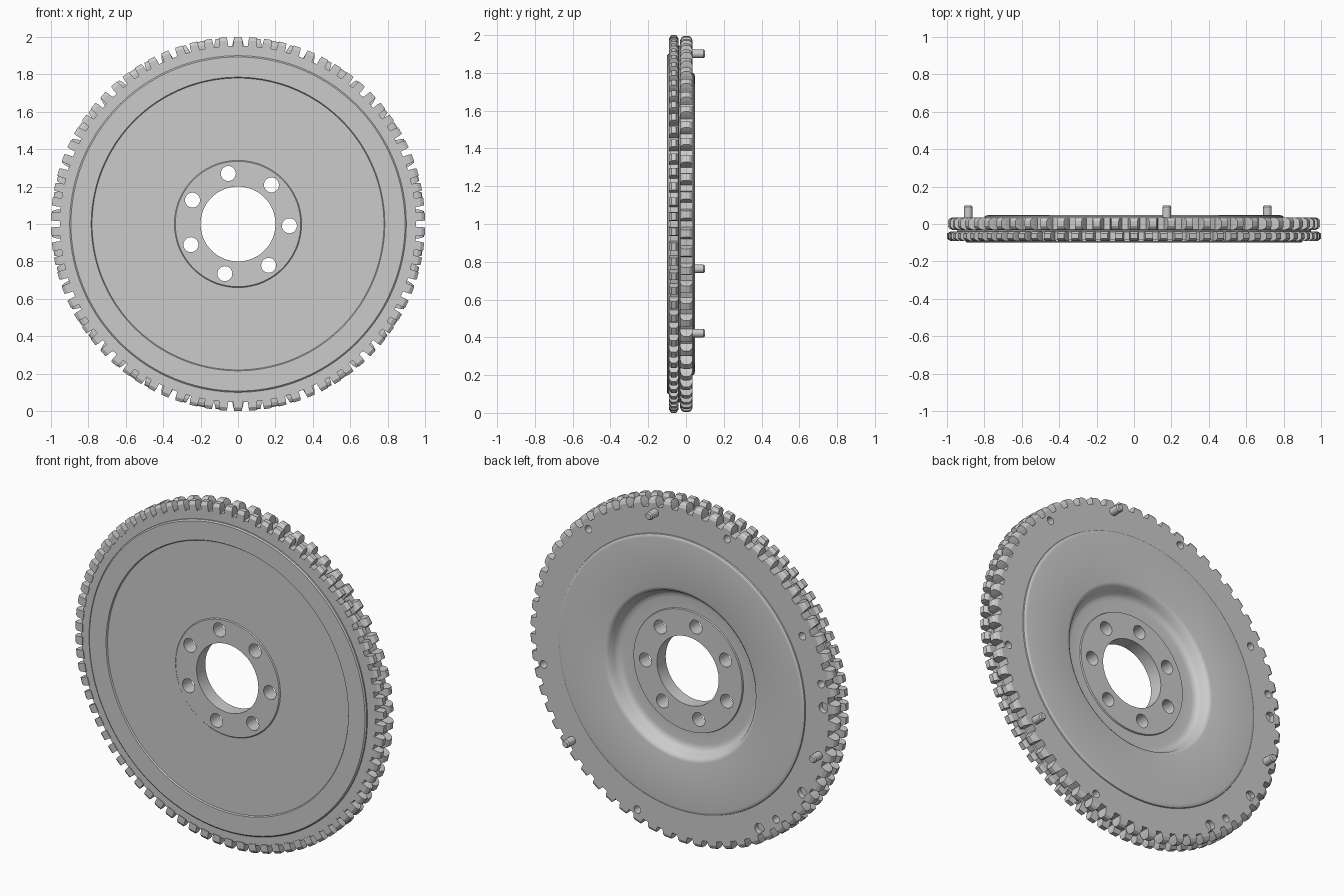
import bpy, bmesh
from math import sin, cos, pi, radians
from mathutils import Matrix, Vector

if "Cube" in bpy.data.objects:
    bpy.data.objects.remove(bpy.data.objects["Cube"])

CZ = 1.0          # axle height; the axle runs along y
RIM_R = 0.918     # circle of pins and rim holes


def make_object(name, bm):
    bmesh.ops.recalc_face_normals(bm, faces=bm.faces)
    me = bpy.data.meshes.new(name)
    bm.to_mesh(me)
    bm.free()
    ob = bpy.data.objects.new(name, me)
    bpy.context.collection.objects.link(ob)
    return ob


def activate(ob):
    bpy.ops.object.select_all(action='DESELECT')
    ob.select_set(True)
    bpy.context.view_layer.objects.active = ob


def smooth(ob, angle=30):
    activate(ob)
    bpy.ops.object.shade_smooth_by_angle(angle=radians(angle))


def polar(r, deg, y):
    a = radians(deg)
    return Vector((r * cos(a), y, CZ + r * sin(a)))


def lathe(name, profile, n):
    bm = bmesh.new()
    rings = [[bm.verts.new(polar(r, 360 * i / n, y)) for r, y in profile] for i in range(n)]
    m = len(profile)
    for i in range(n):
        a, b = rings[i], rings[(i + 1) % n]
        for j in range(m):
            k = (j + 1) % m
            bm.faces.new((a[j], a[k], b[k], b[j]))
    return make_object(name, bm)


def add_cyl(bm, r, deg, rad, y0, y1, tip=None, seg=20):
    """Cylinder along y from y0 to y1; tip is the radius at the y1 end."""
    c = polar(r, deg, (y0 + y1) / 2)
    rot = Matrix.Rotation(-pi / 2, 4, 'X')
    bmesh.ops.create_cone(bm, cap_ends=True, segments=seg, radius1=rad,
                          radius2=rad if tip is None else tip, depth=y1 - y0,
                          matrix=Matrix.Translation(c) @ rot)


def tooth_ring(name, n, layers):
    """layers: (radius, half width, front y, back y) from root to tip."""
    bm = bmesh.new()
    for i in range(n):
        a = pi / 2 + 2 * pi * i / n
        out = Vector((cos(a), 0, sin(a)))
        side = Vector((-sin(a), 0, cos(a)))
        loops = []
        for r, w, y0, y1 in layers:
            loops.append([bm.verts.new(out * r + side * s * w + Vector((0, y, CZ)))
                          for s, y in ((-1, y0), (1, y0), (1, y1), (-1, y1))])
        for lo, hi in zip(loops, loops[1:]):
            for j in range(4):
                k = (j + 1) % 4
                bm.faces.new((lo[j], lo[k], hi[k], hi[j]))
        bm.faces.new(loops[-1])
        bm.faces.new(loops[0][::-1])
    return make_object(name, bm)


# Turned disc: front friction side, rim, raised back plate, dished centre, hub
profile = [
    (0.20, -0.098), (0.335, -0.098), (0.34, -0.093), (0.78, -0.093), (0.785, -0.10),
    (0.893, -0.10), (0.90, -0.094), (0.90, -0.086), (0.953, -0.086),
    (0.953, -0.042), (0.945, -0.038), (0.945, -0.032), (0.95, -0.03),
    (0.95, 0.035), (0.80, 0.035), (0.798, 0.041), (0.79, 0.046), (0.78, 0.047),
    (0.50, 0.047), (0.488, 0.044), (0.477, 0.035), (0.465, 0.005), (0.455, -0.012),
    (0.44, -0.022), (0.42, -0.025), (0.355, -0.025), (0.352, -0.017), (0.20, -0.017)]
disc = lathe("flywheel_disc", profile, 144)

# Cutters: seven hub bolt holes, blind rim holes
bm = bmesh.new()
for i in range(7):
    add_cyl(bm, 0.275, -2 + i * 360 / 7, 0.04, -0.2, 0.1, seg=28)
for deg in [48.5 + 60 * i for i in range(6)] + [151]:
    add_cyl(bm, RIM_R if deg != 151 else 0.89, deg, 0.022, -0.03, 0.06)
for deg in (177, 212, 237):
    add_cyl(bm, RIM_R, deg, 0.03, 0.005, 0.06)
cutter = make_object("hole_cutter", bm)
cutter.hide_render = True
mod = disc.modifiers.new("holes", 'BOOLEAN')
mod.operation = 'DIFFERENCE'
mod.solver = 'EXACT'
mod.object = cutter
activate(disc)
bpy.ops.object.modifier_apply(modifier=mod.name)
bpy.data.objects.remove(cutter)
smooth(disc)

# Front starter teeth and wider back teeth
tooth_ring("front_teeth", 78, [(0.945, 0.024, -0.09, -0.04),
                               (0.982, 0.023, -0.09, -0.04),
                               (1.0, 0.020, -0.078, -0.052)])
tooth_ring("back_teeth", 62, [(0.94, 0.033, -0.031, 0.035),
                              (0.972, 0.027, -0.031, 0.035),
                              (0.988, 0.022, -0.024, 0.028),
                              (0.996, 0.019, -0.012, 0.016)])

# Three dowel pins on the back of the rim
for i, deg in enumerate((79, 195, 321)):
    bm = bmesh.new()
    add_cyl(bm, RIM_R, deg, 0.023, 0.02, 0.092)
    add_cyl(bm, RIM_R, deg, 0.023, 0.092, 0.10, tip=0.017)
    bmesh.ops.remove_doubles(bm, verts=bm.verts, dist=0.0005)
    smooth(make_object("dowel_pin_%d" % (i + 1), bm))
